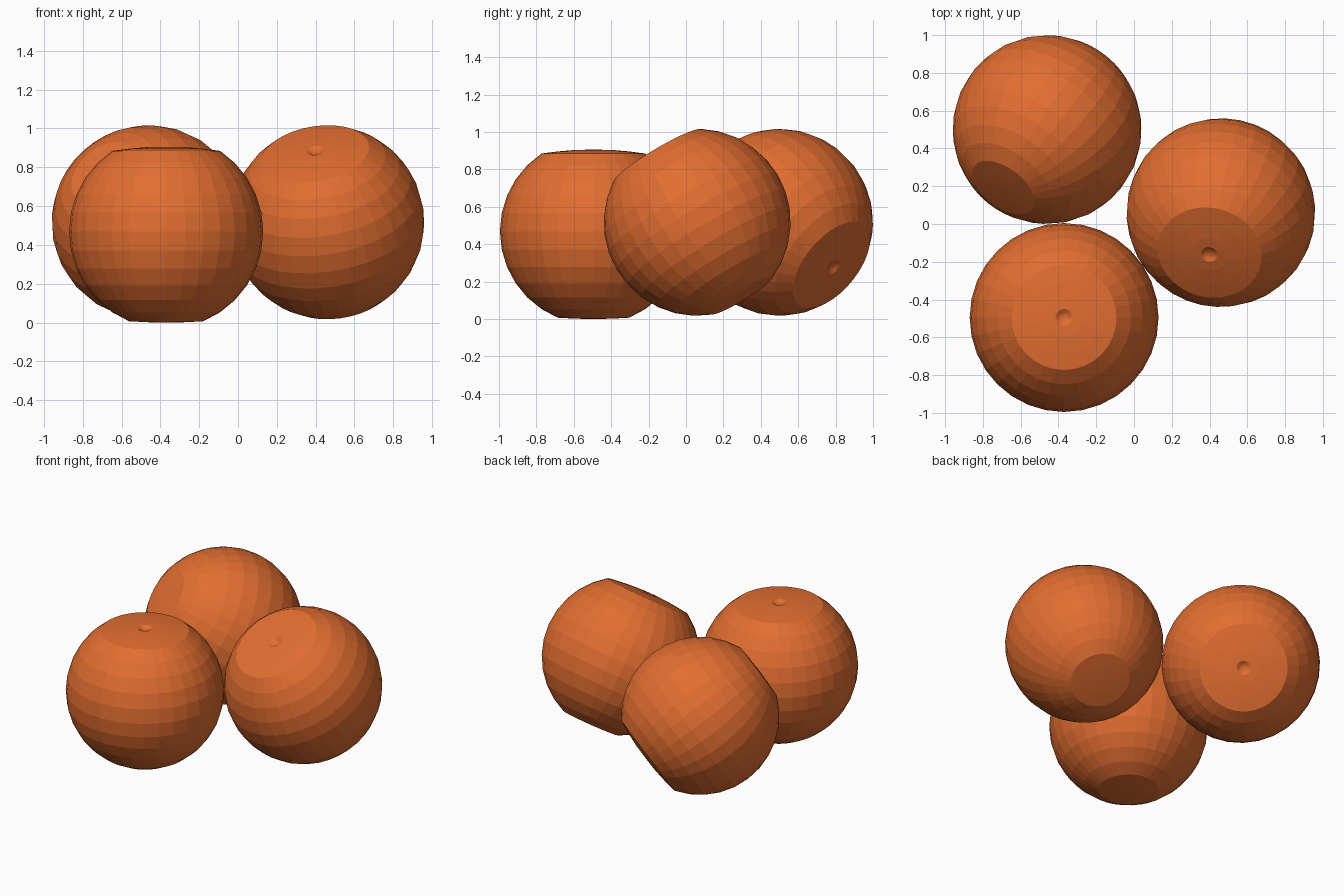
import bpy, bmesh, math
from mathutils import Vector

cube = bpy.data.objects.get("Cube")
if cube:
    bpy.data.objects.remove(cube, do_unlink=True)

# Orange peel colour
peel = bpy.data.materials.new("orange_peel")
peel.use_nodes = True
colour = (0.76, 0.155, 0.03, 1)
peel.diffuse_color = colour
bsdf = peel.node_tree.nodes["Principled BSDF"]
bsdf.inputs["Base Color"].default_value = colour
bsdf.inputs["Roughness"].default_value = 0.6

RADIUS, SEGMENTS, STEP = 0.5, 32, math.pi / 16

# Half profile: shallow base, round sides, flattened top with a stem dimple
profile = [(0, -0.469), (0.098, -0.467)]
profile += [(RADIUS * math.cos(k * STEP), RADIUS * math.sin(k * STEP)) for k in range(-6, 6)]
profile += [(0.19, 0.427), (0.098, 0.435), (0.045, 0.436), (0.022, 0.422), (0, 0.418)]


def make_fruit(name, centre, axis):
    """Revolve the profile and lean the fruit so its top faces along axis."""
    bm = bmesh.new()
    verts = [bm.verts.new((r, 0, z)) for r, z in profile]
    edges = [bm.edges.new(pair) for pair in zip(verts, verts[1:])]
    bmesh.ops.spin(bm, geom=verts + edges, cent=(0, 0, 0), axis=(0, 0, 1),
                   angle=math.tau, steps=SEGMENTS)
    bmesh.ops.remove_doubles(bm, verts=bm.verts, dist=0.0005)
    bmesh.ops.recalc_face_normals(bm, faces=bm.faces)
    mesh = bpy.data.meshes.new(name)
    bm.to_mesh(mesh)
    bm.free()
    mesh.materials.append(peel)
    fruit = bpy.data.objects.new(name, mesh)
    fruit.location = centre
    fruit.rotation_euler = Vector((0, 0, 1)).rotation_difference(Vector(axis)).to_euler()
    bpy.context.collection.objects.link(fruit)


# Three fruits resting together: one upright, two tipped over
make_fruit("upright_orange", (-0.37, -0.495, 0.469), (0, 0, 1))
make_fruit("leaning_orange", (0.46, 0.06, 0.517), (-0.143, -0.508, 0.85))
make_fruit("tipped_orange", (-0.46, 0.5, 0.517), (0.505, 0.669, -0.55))
